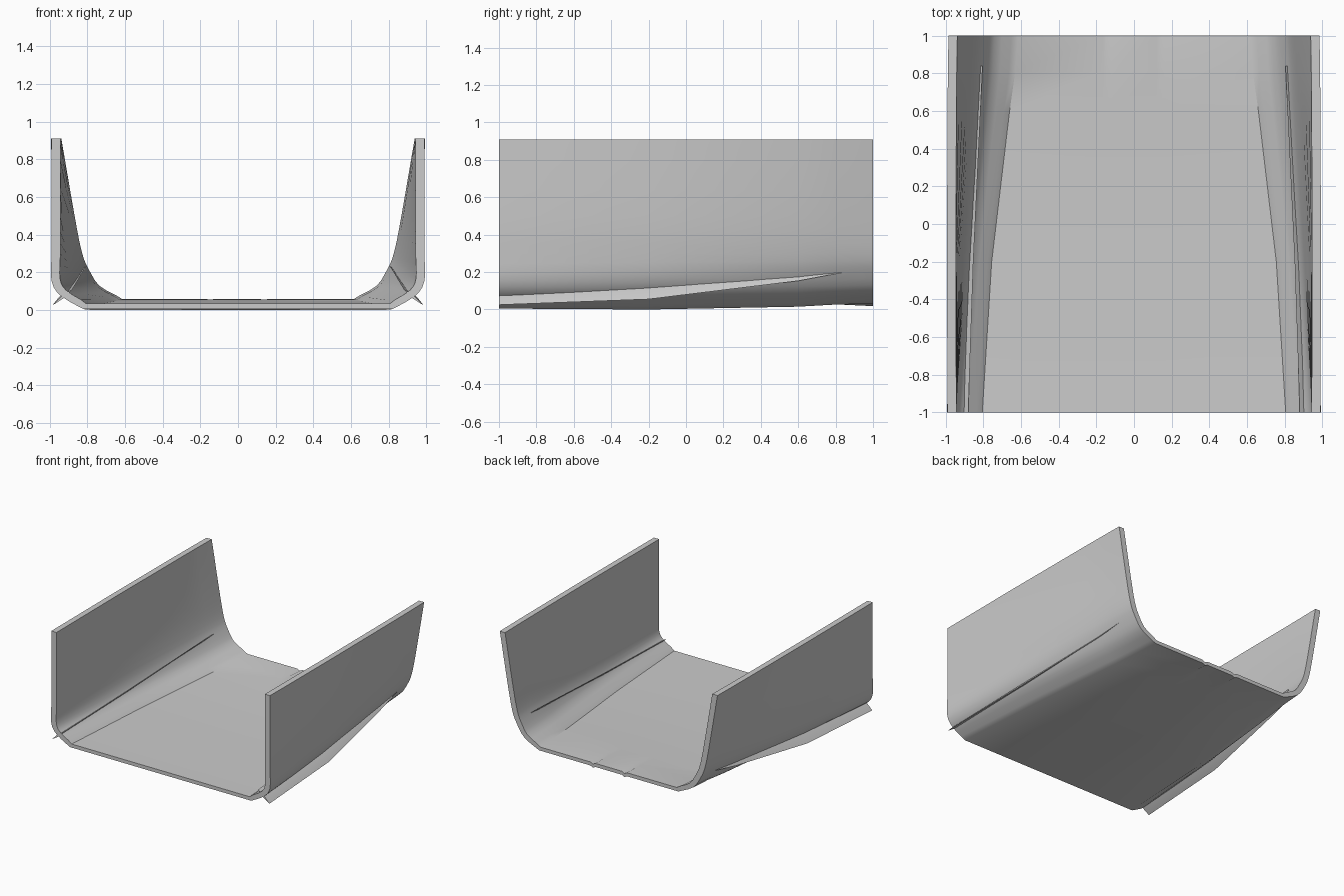
import bpy, bmesh
from mathutils import Vector

cube = bpy.data.objects.get("Cube")
if cube:
    bpy.data.objects.remove(cube, do_unlink=True)

grey = bpy.data.materials.new("plain grey")
grey.use_nodes = True
grey.diffuse_color = (0.6, 0.6, 0.6, 1)
grey.node_tree.nodes["Principled BSDF"].inputs["Base Color"].default_value = (0.6, 0.6, 0.6, 1)


def loft(name, rings):
    """Skin closed rings of equal length and cap both ends."""
    bm = bmesh.new()
    rows = [[bm.verts.new(p) for p in ring] for ring in rings]
    n = len(rows[0])
    for a, b in zip(rows, rows[1:]):
        for i in range(n):
            j = (i + 1) % n
            bm.faces.new((a[i], a[j], b[j], b[i]))
    return bm, rows


def finish(name, bm, angle):
    bmesh.ops.recalc_face_normals(bm, faces=bm.faces)
    mesh = bpy.data.meshes.new(name)
    bm.to_mesh(mesh)
    bm.free()
    ob = bpy.data.objects.new(name, mesh)
    ob.data.materials.append(grey)
    bpy.context.collection.objects.link(ob)
    bpy.ops.object.select_all(action="DESELECT")
    ob.select_set(True)
    bpy.context.view_layer.objects.active = ob
    bpy.ops.object.shade_smooth_by_angle(angle=angle)


def smooth(pts, steps=3):
    """Catmull-Rom curve through the points."""
    ext = [pts[0]] + pts + [pts[-1]]
    out = []
    for p0, p1, p2, p3 in zip(ext, ext[1:], ext[2:], ext[3:]):
        for k in range(steps):
            t = k / steps
            out.append(0.5 * (2 * p1 + (p2 - p0) * t + (2 * p0 - 5 * p1 + 4 * p2 - p3) * t ** 2
                              + (3 * p1 - p0 - 3 * p2 + p3) * t ** 3))
    return out + [pts[-1]]


# Hull sections: y, depth of floor grooves, outer side from sheer to floor edge
SECTIONS = [
    (-1, 0, [(.99, .91), (.99, .5), (.99, .3), (.99, .155), (.94, .075), (.82, .005)]),
    (-.2, 0, [(.993, .91), (.98, .5), (.96, .3), (.935, .175), (.885, .085), (.77, 0)]),
    (.6, 0, [(.99, .91), (.94, .5), (.905, .3), (.87, .195), (.80, .09), (.675, .015)]),
    (.81, 0, [(.988, .91), (.925, .5), (.89, .3), (.85, .195), (.775, .095), (.645, .027)]),
    (1, .012, [(.985, .91), (.915, .5), (.875, .3), (.835, .2), (.765, .1), (.63, .03)]),
]


def hull_ring(y, groove, side):
    outer = smooth([Vector(p) for p in side])
    inner = []
    for i, p in enumerate(outer):
        d = outer[min(i + 1, len(outer) - 1)] - outer[max(i - 1, 0)]
        nrm = Vector((d.y, -d.x)).normalized()
        if i == 0:
            nrm = Vector((-1, 0))
        if i == len(outer) - 1:
            nrm = Vector((-.5, 1))
        thick = .031 + .016 * abs(nrm.x) if i < len(outer) - 1 else .029
        inner.append(p + nrm * thick)
    floor = outer[-1].y
    dips = [(.165, 0), (.143, groove), (.12, 0)]
    outer += [Vector((x, floor - g)) for x, g in dips]
    inner += [Vector((x, inner[-1].y - g)) for x, g in dips]

    def both(half):
        return half + [Vector((-p.x, p.y)) for p in reversed(half)]
    return [Vector((p.x, y, p.y)) for p in both(outer) + both(inner)[::-1]]


bm, rows = loft("hull_shell", [hull_ring(*s) for s in SECTIONS])
half = len(rows[0]) // 2
for row in (rows[0], rows[-1]):
    for i in range(half - 1):
        bm.faces.new((row[i], row[i + 1], row[-2 - i], row[-1 - i]))
finish("hull_shell", bm, 0.6)

# Bilge fins: y, inner edge, outer edge, half thickness
FINS = [
    (-1, (.88, .11), (.985, .025), .009),
    (-.2, (.853, .155), (.962, .055), .009),
    (.6, (.815, .22), (.873, .153), .007),
    (.84, (.804, .235), (.85, .198), .003),
]
for name, s in (("left_fin", 1), ("right_fin", -1)):
    rings = []
    for y, a, b, w in FINS:
        a, b = Vector(a), Vector(b)
        d = (b - a).normalized()
        off = Vector((-d.y, d.x)) * w
        mid = a.lerp(b, .4)
        rings.append([Vector((s * p.x, y, p.y)) for p in (a, mid + off, b, mid - off)])
    bm, rows = loft(name, rings)
    bm.faces.new(rows[0])
    bm.faces.new(rows[-1])
    finish(name, bm, 0.3)
